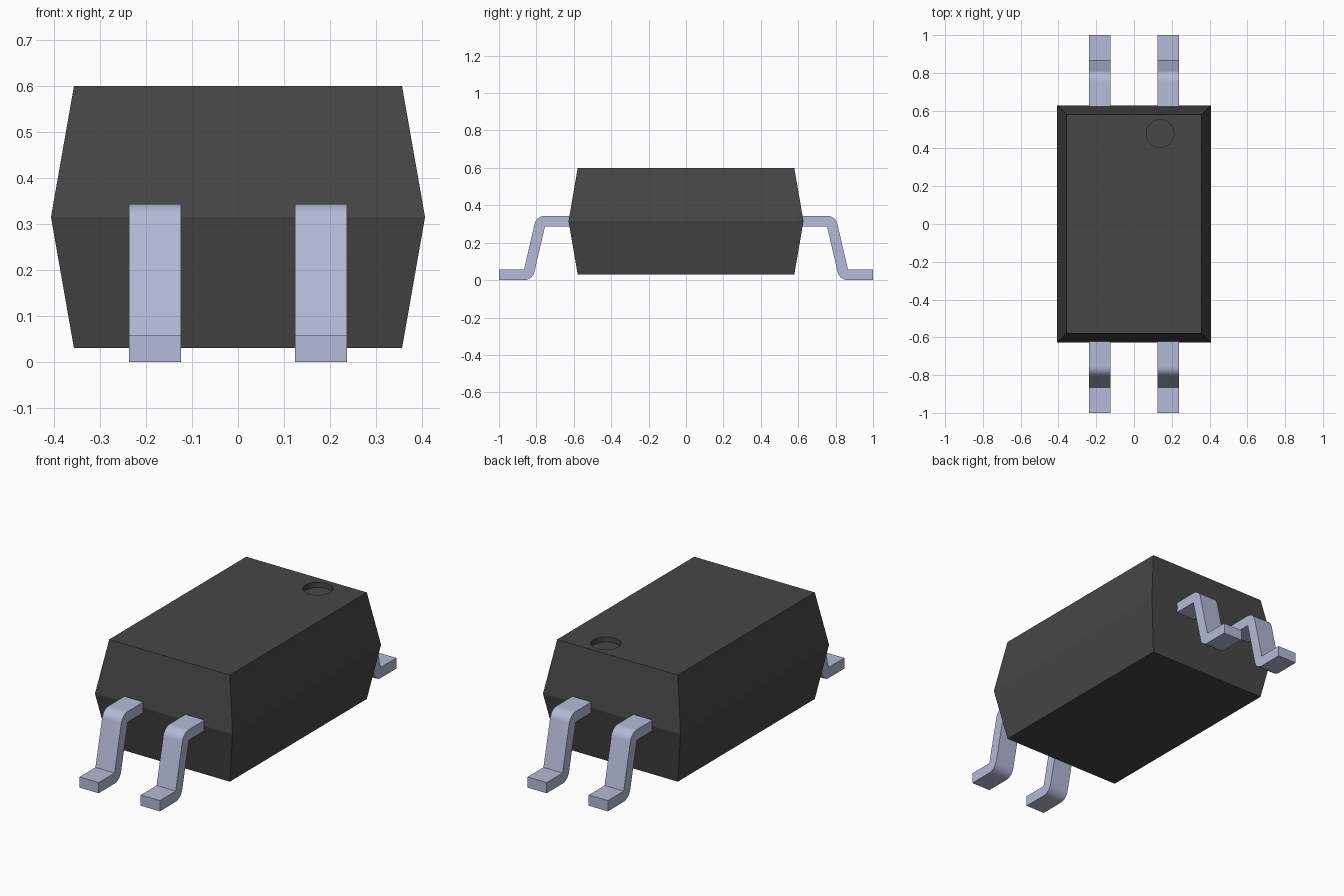
import bpy, bmesh
from math import sin, cos, pi, atan2, asin, hypot

cube = bpy.data.objects.get("Cube")
if cube:
    bpy.data.objects.remove(cube, do_unlink=True)


def material(name, rgb):
    m = bpy.data.materials.new(name)
    m.use_nodes = True
    m.diffuse_color = (*rgb, 1)
    bsdf = next(n for n in m.node_tree.nodes if n.type == 'BSDF_PRINCIPLED')
    bsdf.inputs["Base Color"].default_value = (*rgb, 1)
    return m


BLACK = material("dark grey plastic", (0.062, 0.062, 0.062))
METAL = material("bluish tin metal", (0.46, 0.49, 0.68))


def finish(name, bm, mat):
    bmesh.ops.recalc_face_normals(bm, faces=bm.faces)
    me = bpy.data.meshes.new(name)
    bm.to_mesh(me)
    bm.free()
    me.materials.append(mat)
    ob = bpy.data.objects.new(name, me)
    bpy.context.collection.objects.link(ob)
    return ob


def activate(ob):
    bpy.ops.object.select_all(action='DESELECT')
    ob.select_set(True)
    bpy.context.view_layer.objects.active = ob


# Package body: three stacked rectangles, widest at the parting line
bm = bmesh.new()
rings = []
for hx, hy, z in ((0.357, 0.579, 0.03), (0.407, 0.628, 0.315), (0.357, 0.579, 0.6)):
    rings.append([bm.verts.new((sx * hx, sy * hy, z))
                  for sx, sy in ((-1, -1), (1, -1), (1, 1), (-1, 1))])
for low, high in zip(rings, rings[1:]):
    for i in range(4):
        j = (i + 1) % 4
        bm.faces.new((low[i], low[j], high[j], high[i]))
bm.faces.new(rings[0])
bm.faces.new(rings[-1])
body = finish("body", bm, BLACK)

# Round pin-one dimple sunk into the top
bpy.ops.mesh.primitive_cylinder_add(vertices=48, radius=0.073, depth=0.2,
                                    location=(0.138, 0.479, 0.672))
cutter = bpy.context.object
cutter.name = "dimple_cutter"
cutter.hide_render = True
cutter.data.materials.append(BLACK)
activate(body)
cut = body.modifiers.new("dimple", 'BOOLEAN')
cut.operation = 'DIFFERENCE'
cut.solver = 'EXACT'
cut.object = cutter
bpy.ops.object.modifier_apply(modifier=cut.name)
bpy.data.objects.remove(cutter, do_unlink=True)
activate(body)
bpy.ops.object.shade_smooth_by_angle(angle=pi / 18)

# Gull-wing lead profile (outward distance, height): sharp inner corners, round outer bends
T = 0.057                              # lead thickness
KNEE, HEEL = (0.754, 0.287), (0.866, T)
dy, dz = HEEL[0] - KNEE[0], KNEE[1] - HEEL[1]
LEAN = atan2(dy, dz) - asin(T / hypot(dy, dz))


def arc(centre, start, end, steps=10):
    return [(centre[0] + T * cos(start + (end - start) * i / steps),
             centre[1] + T * sin(start + (end - start) * i / steps))
            for i in range(steps + 1)]


profile = ([(0.5, KNEE[1] + T)] + arc(KNEE, pi / 2, LEAN)
           + [HEEL, (1.0, T), (1.0, 0.0)]
           + arc(HEEL, 1.5 * pi, pi + LEAN) + [KNEE, (0.5, KNEE[1])])


def lead(name, x, side, width=0.113):
    bm = bmesh.new()
    a, b = [[bm.verts.new((x + s * width / 2, side * d, z)) for d, z in profile]
            for s in (-1, 1)]
    n = len(profile)
    for i in range(n):
        j = (i + 1) % n
        bm.faces.new((a[i], a[j], b[j], b[i]))
    bm.faces.new(a)
    bm.faces.new(b)
    ob = finish(name, bm, METAL)
    activate(ob)
    bpy.ops.object.shade_smooth_by_angle(angle=pi / 6)


for end, side in (("front", -1), ("back", 1)):
    for hand, x in (("right", -0.181), ("left", 0.181)):
        lead(f"{end}_{hand}_lead", x, side)
